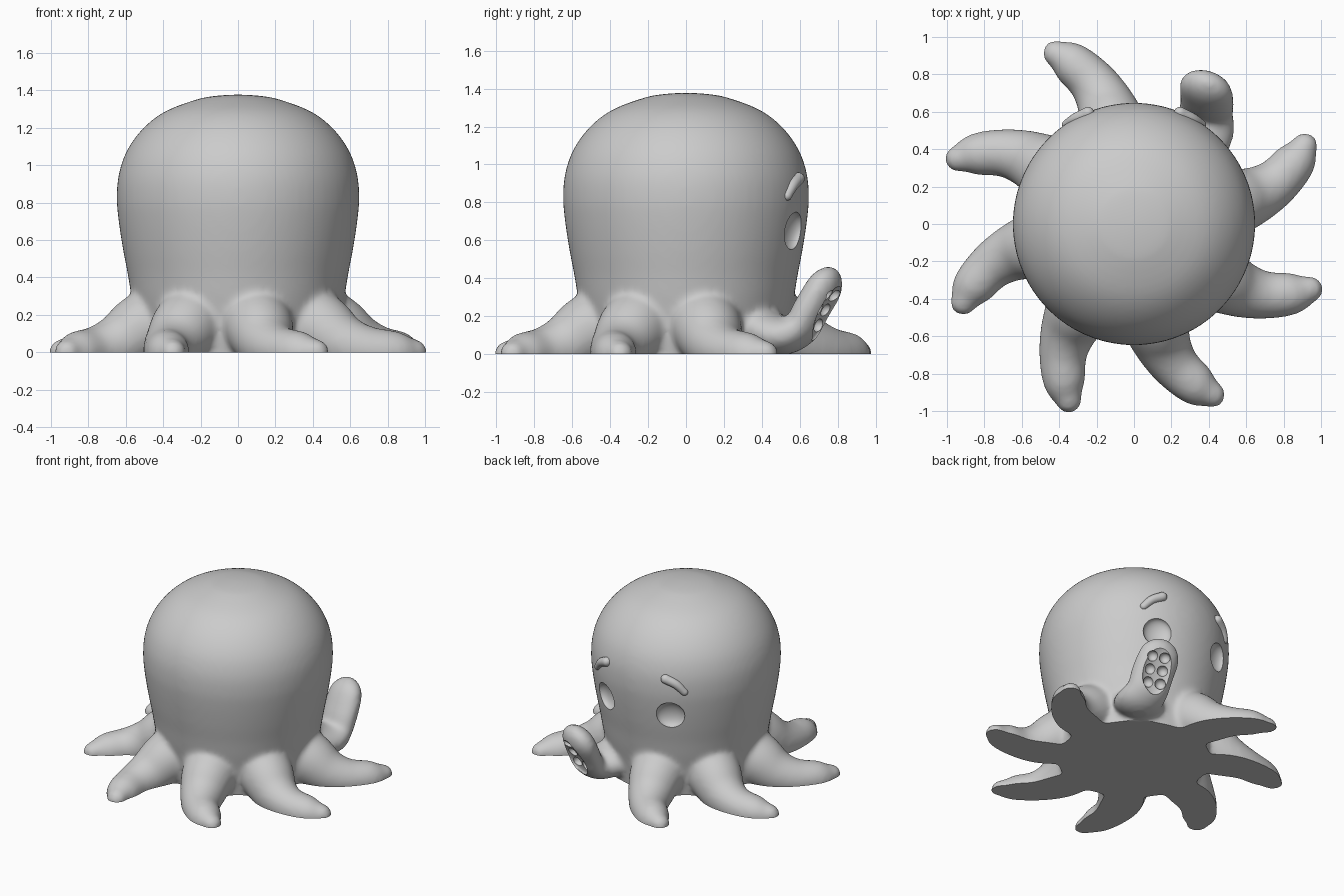
import bpy, bmesh
from math import sin, cos, pi, radians
from mathutils import Vector, Matrix

if "Cube" in bpy.data.objects:
    bpy.data.objects.remove(bpy.data.objects["Cube"])


def spline(pts, n=6):
    """Catmull-Rom samples through (x, y, z, radius) points."""
    p = [Vector(q) for q in pts]
    p = [2 * p[0] - p[1]] + p + [2 * p[-1] - p[-2]]
    out = []
    for a, b, c, d in zip(p, p[1:], p[2:], p[3:]):
        for k in range(n):
            t = k / n
            out.append(0.5 * (2 * b + (c - a) * t + (2 * a - 5 * b + 4 * c - d) * t * t
                              + (3 * b - a - 3 * c + d) * t ** 3))
    return out + [p[-2]]


def tube(bm, pts, side=None, flat=1.0, cap=(False, True), seg=32):
    """Swept tube of varying radius, optionally flattened, with rounded ends."""
    s = spline(pts)
    pos = [q.to_3d() for q in s]
    rad = [q[3] for q in s]
    tan = [(pos[min(i + 1, len(s) - 1)] - pos[max(i - 1, 0)]).normalized() for i in range(len(s))]
    rows = list(zip(pos, tan, rad))
    angles = [radians(a) for a in (18, 36, 54, 70, 82)]
    if cap[1]:
        p, t, r = rows[-1]
        rows += [(p + t * r * sin(a), t, r * cos(a)) for a in angles]
    if cap[0]:
        p, t, r = rows[0]
        rows = [(p - t * r * sin(a), t, r * cos(a)) for a in reversed(angles)] + rows
    rings = []
    for p, t, r in rows:
        w = Vector(side) if side else t.cross(Vector((0, 0, 1)))
        w = (w - t * w.dot(t)).normalized()
        n = t.cross(w)
        rings.append([bm.verts.new(p + w * r * cos(2 * pi * k / seg) + n * r * flat * sin(2 * pi * k / seg))
                      for k in range(seg)])
    for a, b in zip(rings, rings[1:]):
        for k in range(seg):
            j = (k + 1) % seg
            bm.faces.new((a[k], a[j], b[j], b[k]))
    bm.faces.new(rings[0])
    bm.faces.new(rings[-1])


def finish(bm, name):
    bmesh.ops.recalc_face_normals(bm, faces=bm.faces)
    me = bpy.data.meshes.new(name)
    bm.to_mesh(me)
    bm.free()
    ob = bpy.data.objects.new(name, me)
    bpy.context.collection.objects.link(ob)
    return ob


def smooth(ob):
    bpy.ops.object.select_all(action='DESELECT')
    ob.select_set(True)
    bpy.context.view_layer.objects.active = ob
    bpy.ops.object.shade_smooth_by_angle(angle=radians(40))


def ellipsoid(bm, centre, axes, size):
    m = Matrix(axes).transposed().to_4x4()
    bmesh.ops.create_uvsphere(bm, u_segments=28, v_segments=16, radius=1,
                              matrix=Matrix.Translation(centre) @ m @ Matrix.Diagonal((*size, 1)))


# Head and body: round profile
bm = bmesh.new()
profile = [(0.50, -0.15), (0.52, 0.0), (0.54, 0.15), (0.57, 0.30), (0.59, 0.42), (0.615, 0.55),
           (0.638, 0.70), (0.648, 0.82), (0.638, 0.95), (0.593, 1.08), (0.505, 1.20),
           (0.385, 1.29), (0.21, 1.355), (0.10, 1.373), (0.01, 1.378)]
tube(bm, [(0, 0, z, r) for r, z in profile], side=(1, 0, 0), cap=(False, False), seg=72)

# Seven resting tentacles, one curved path turned in 45 degree steps
path = [(0.25, -0.16, 0.20, 0.19), (0.42, -0.27, 0.14, 0.19), (0.56, -0.345, 0.05, 0.155),
        (0.70, -0.38, 0.01, 0.128), (0.85, -0.372, 0.0, 0.112), (0.94, -0.35, 0.0, 0.072)]
for i in range(8):
    if i != 2:
        rot = Matrix.Rotation(i * pi / 4, 3, 'Z')
        tube(bm, [(*(rot @ Vector(p[:3])), p[3]) for p in path])

# Raised flat tentacle
W = Vector((0.94, -0.342, 0))
A = Vector((0.171, 0.47, 0.866))
N = Vector((0.296, 0.814, -0.5))
tube(bm, [(0.20, 0.30, 0.20, 0.18), (0.36, 0.48, 0.10, 0.17), (0.385, 0.60, 0.13, 0.148),
          (0.39, 0.66, 0.23, 0.15), (0.385, 0.715, 0.325, 0.148)], side=W, flat=0.62)
raw = finish(bm, "raw_body")

# Cutters: ground plane, eye sockets, hollow under the raised tentacle, suckers
bm = bmesh.new()
bmesh.ops.create_cube(bm, size=4, matrix=Matrix.Translation((0, 0, -2)))
for s in (1, -1):
    out = Vector((s * cos(radians(65)), sin(radians(65)), -0.15)).normalized()
    across = Vector((0, 0, 1)).cross(out).normalized()
    ellipsoid(bm, (s * 0.268, 0.568, 0.65), (across, out.cross(across), out), (0.1, 0.1, 0.055))
C = Vector((0.39, 0.675, 0.26)) + N * 0.085
ellipsoid(bm, C, (W, A, N), (0.105, 0.17, 0.035))
cut_main = finish(bm, "cut_main")
bm = bmesh.new()
for row in (-0.09, 0.0, 0.09):
    for s in (-1, 1):
        ellipsoid(bm, C + W * s * 0.044 + A * row - N * 0.025, (W, A, N), (0.037, 0.037, 0.037))
cut_suckers = finish(bm, "cut_suckers")

# Fuse, soften and cut
m = raw.modifiers.new("fuse", 'REMESH')
m.mode = 'VOXEL'
m.voxel_size = 0.017
m = raw.modifiers.new("soften", 'SMOOTH')
m.factor = 0.5
m.iterations = 14
for c in (cut_main, cut_suckers):
    m = raw.modifiers.new("cut", 'BOOLEAN')
    m.operation = 'DIFFERENCE'
    m.solver = 'EXACT'
    m.object = c
deps = bpy.context.evaluated_depsgraph_get()
body = bpy.data.objects.new("octopus_body", bpy.data.meshes.new_from_object(raw.evaluated_get(deps)))
bpy.context.collection.objects.link(body)
for o in (raw, cut_main, cut_suckers):
    bpy.data.objects.remove(o)
smooth(body)

# Slanted eyebrows, mirrored
for s, name in ((1, "eyebrow_right"), (-1, "eyebrow_left")):
    bm = bmesh.new()
    pts = [(s * 0.642 * cos(radians(a)), 0.642 * sin(radians(a)), z, r)
           for a, z, r in ((56, 0.835, 0.026), (61, 0.89, 0.031), (67.5, 0.925, 0.033))]
    tube(bm, pts, side=(0, 0, 1), cap=(True, True), seg=20)
    smooth(finish(bm, name))
